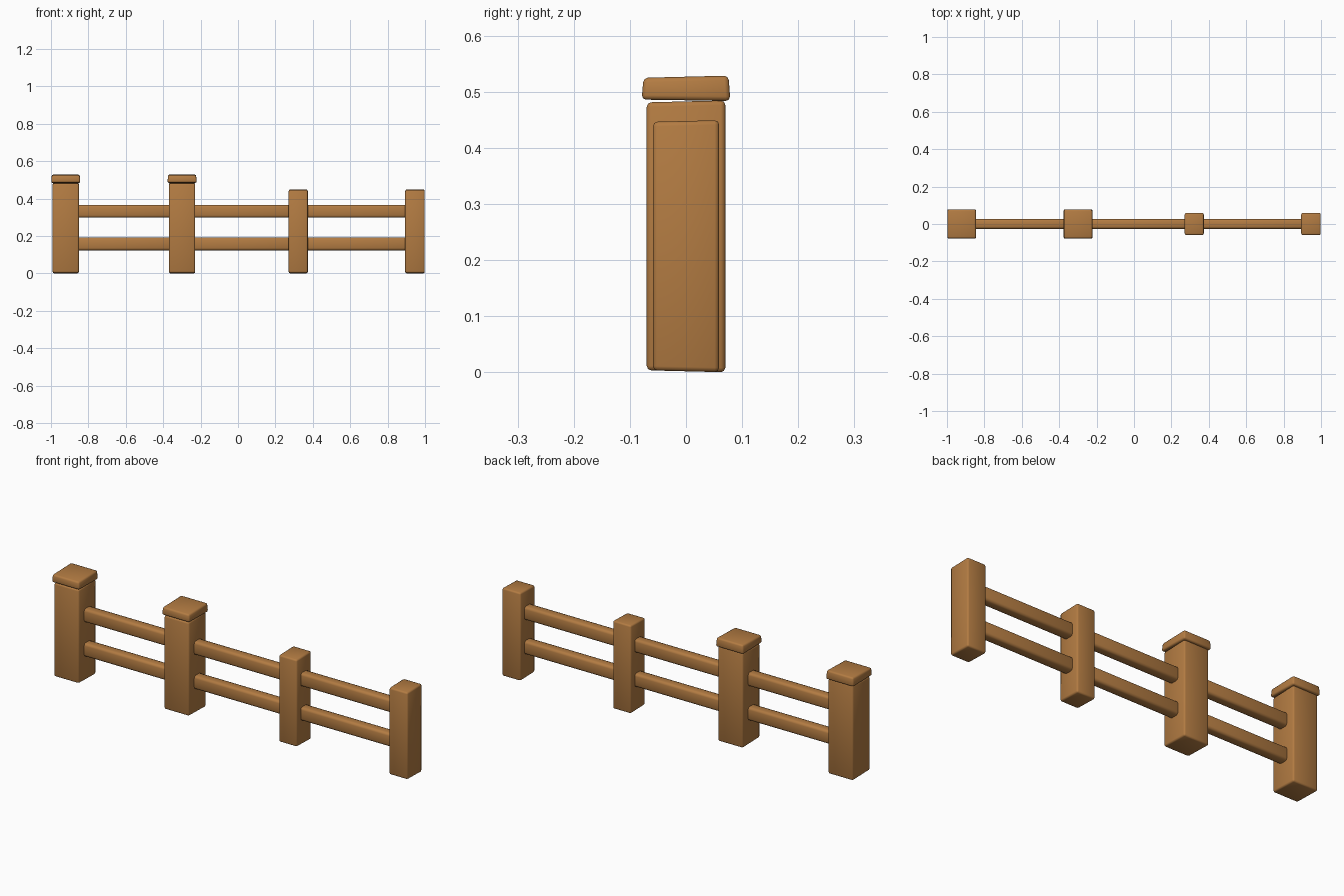
import bpy, bmesh
from mathutils import Vector

if "Cube" in bpy.data.objects:
    bpy.data.objects.remove(bpy.data.objects["Cube"])

wood = bpy.data.materials.new("warm_brown_wood")
wood.diffuse_color = (0.45, 0.20, 0.055, 1)
wood.use_nodes = True
wood.node_tree.nodes["Principled BSDF"].inputs["Base Color"].default_value = wood.diffuse_color


def block(name, lo, hi, bevel, tilt=0.0, bottom_tilt=0.0, taper=0.0):
    """Softly bevelled box; tilts slope the ends along y, taper narrows the top."""
    lo, hi = Vector(lo), Vector(hi)
    mid, size = (lo + hi) / 2, hi - lo
    bm = bmesh.new()
    bmesh.ops.create_cube(bm, size=1)
    for v in bm.verts:
        top = v.co.z > 0
        k = 1 - taper if top else 1
        x, y = v.co.x * size.x * k, v.co.y * size.y * k
        z = v.co.z * size.z + y * (tilt if top else bottom_tilt)
        v.co = (x, y, z)
    bmesh.ops.bevel(bm, geom=bm.edges[:], offset=bevel, segments=2,
                    profile=0.5, affect='EDGES')
    mesh = bpy.data.meshes.new(name)
    bm.to_mesh(mesh)
    bm.free()
    for p in mesh.polygons:
        p.use_smooth = True
    mesh.materials.append(wood)
    ob = bpy.data.objects.new(name, mesh)
    ob.location = mid
    bpy.context.collection.objects.link(ob)
    return ob


# posts: x centre, half width, half depth, height
posts = [(-0.921, 0.070, 0.070, 0.483), (-0.299, 0.070, 0.070, 0.483),
         (0.322, 0.051, 0.059, 0.448), (0.946, 0.052, 0.059, 0.448)]
for i, (x, w, d, h) in enumerate(posts):
    block(f"post_{i + 1}", (x - w, -d, 0.002), (x + w, d, h), 0.008, 0.025, -0.025)

# caps on the two tall posts
for i, (x, w, d, h) in enumerate(posts[:2]):
    block(f"post_cap_{i + 1}", (x - 0.078, -0.079, 0.485), (x + 0.078, 0.079, 0.527),
          0.008, 0.025, -0.015, 0.04)

# two rails in each bay, ending just inside the posts
for i in range(3):
    x0 = posts[i][0] + posts[i][1] - 0.02
    x1 = posts[i + 1][0] - posts[i + 1][1] + 0.02
    for label, z in (("lower", 0.158), ("upper", 0.333)):
        block(f"{label}_rail_{i + 1}", (x0, -0.026, z - 0.034), (x1, 0.026, z + 0.034), 0.012)
